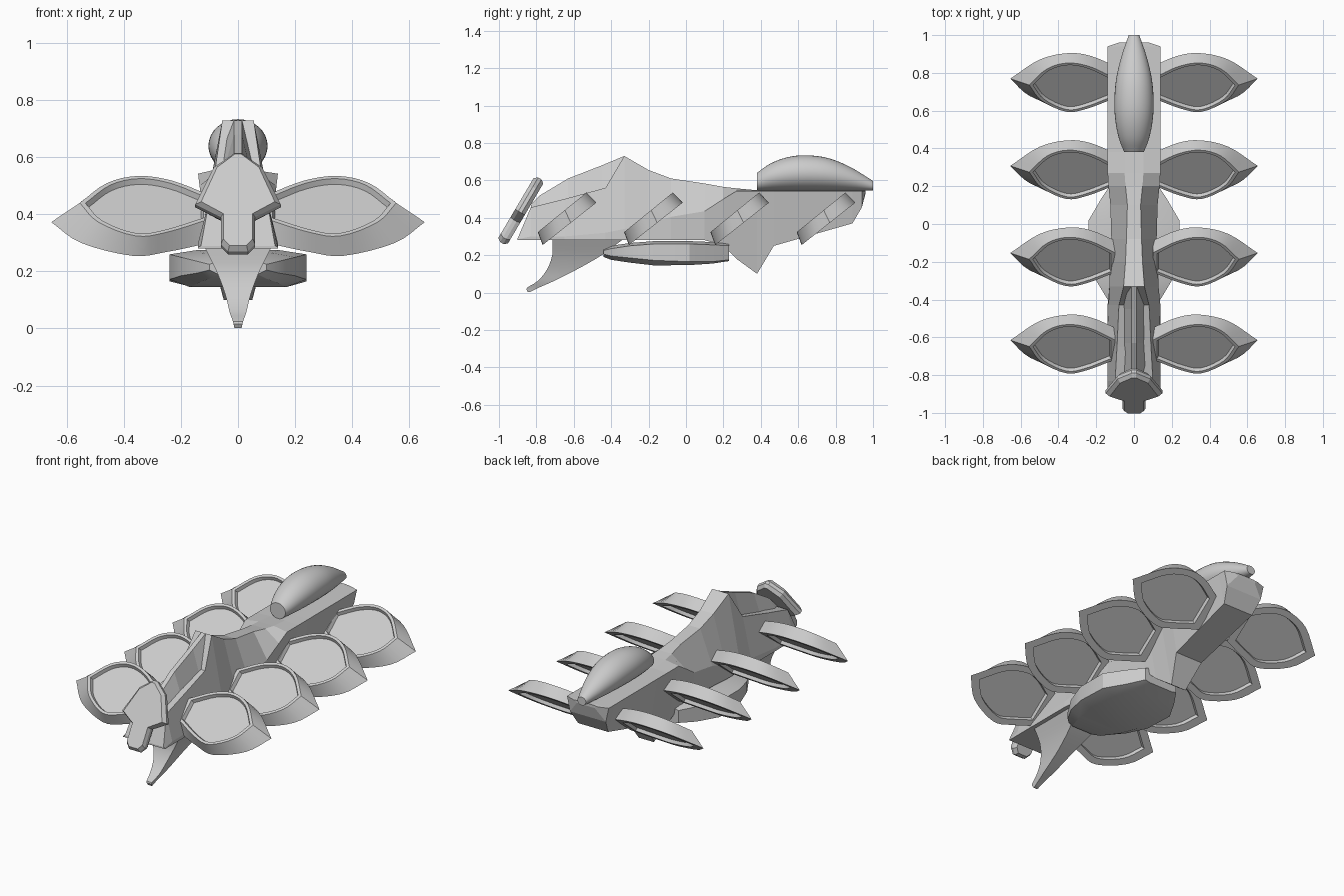
import bpy, bmesh, math
from mathutils import Vector

cube = bpy.data.objects.get("Cube")
if cube:
    bpy.data.objects.remove(cube, do_unlink=True)

grey = bpy.data.materials.new("light grey")
grey.use_nodes = True
colour = (0.6, 0.6, 0.6, 1)
grey.diffuse_color = colour
grey.node_tree.nodes["Principled BSDF"].inputs["Base Color"].default_value = colour


def loft(name, rings, smooth=0):
    """Skin a list of closed rings and cap both ends."""
    bm = bmesh.new()
    rows = [[bm.verts.new(p) for p in ring] for ring in rings]
    n = len(rows[0])
    for a, b in zip(rows, rows[1:]):
        for i in range(n):
            j = (i + 1) % n
            bm.faces.new((a[i], a[j], b[j], b[i]))
    bm.faces.new(rows[0])
    bm.faces.new(rows[-1])
    bmesh.ops.recalc_face_normals(bm, faces=bm.faces)
    mesh = bpy.data.meshes.new(name)
    bm.to_mesh(mesh)
    bm.free()
    mesh.materials.append(grey)
    obj = bpy.data.objects.new(name, mesh)
    bpy.context.collection.objects.link(obj)
    if smooth:
        bpy.ops.object.select_all(action='DESELECT')
        obj.select_set(True)
        bpy.context.view_layer.objects.active = obj
        bpy.ops.object.shade_smooth_by_angle(angle=math.radians(smooth))
    return obj


def section(y, half):
    """Mirror (half width, height) pairs into a closed ring at y."""
    return [(x, y, z) for x, z in half] + [(-x, y, z) for x, z in reversed(half)]


def curve(pts, steps=4):
    """Smooth open curve through the points."""
    p = [Vector(q) for q in pts]
    p = [2 * p[0] - p[1]] + p + [2 * p[-1] - p[-2]]
    out = []
    for a, b, c, d in zip(p, p[1:], p[2:], p[3:]):
        for k in range(steps):
            t = k / steps
            out.append(0.5 * (2 * b + (c - a) * t + (2 * a - 5 * b + 4 * c - d) * t * t
                              + (3 * b - a - 3 * c + d) * t ** 3))
    return out + [p[-2]]


# Fuselage: y, then height and half width of keel, shoulder and spine
body = [
    (-.9, .28, .14, .285, .14, .29, .13),
    (-.83, .28, .14, .3, .14, .455, .1),
    (-.65, .28, .14, .3, .14, .5, .09),
    (-.43, .28, .14, .32, .135, .56, .08),
    (-.33, .28, .13, .34, .13, .73, .055),
    (-.2, .28, .13, .37, .125, .655, .045),
    (-.08, .28, .12, .405, .12, .61, .04),
    (.1, .28, .11, .435, .125, .583, .035),
    (.2, .25, .09, .5, .135, .565, .045),
    (.27, .18, .07, .543, .14, .557, .05),
    (.38, .1, .05, .543, .14, .547, .05),
    (.47, .25, .09, .543, .14, .546, .05),
    (.89, .37, .1, .543, .14, .546, .05),
    (.94, .455, .12, .543, .14, .546, .05),
    (.96, .53, .06, .543, .08, .546, .05),
]
loft("fuselage", [section(y, [(wb, zb), (wm, zm), (wt, zt)])
                  for y, zb, wb, zm, wm, zt, wt in body])

# Arched rib over the front deck: y, top height, base height, base half width
rib = [(-.83, .47, .42, .075), (-.78, .52, .44, .07), (-.63, .61, .48, .06),
       (-.45, .68, .54, .055), (-.33, .73, .66, .05)]
loft("front_rib", [section(y, [(w, b), (.014, t)]) for y, t, b, w in rib])

# Forward keel fin, swept down and forward: z, front y, back y, half width
fin = curve([(.29, -.715, -.33, .12), (.2, -.715, -.45, .075), (.12, -.745, -.59, .045),
             (.06, -.795, -.71, .03), (.025, -.85, -.79, .018), (.002, -.845, -.835, .013)], 3)
loft("front_fin", [[(w, f, z), (w, b, z), (-w, b, z), (-w, f, z)] for z, f, b, w in fin], 30)

# Belly hull: y, half width, top, chine, bottom
hull = [(-.44, .1, .24, .205, .19), (-.4, .14, .25, .195, .175), (-.3, .2, .265, .185, .16),
        (-.17, .24, .275, .172, .145), (.02, .24, .275, .165, .147),
        (.14, .17, .27, .165, .155), (.23, .11, .265, .175, .168)]
loft("belly_hull", [section(y, [(w * .7, b), (w, c), (w, t - .015), (w * .6, t)])
                    for y, w, t, c, b in hull], 20)

# Tail pod: round sections resting on the deck
pod = curve([(.38, .05), (.45, .076), (.54, .094), (.64, .1), (.76, .092),
             (.88, .066), (1, .027)])
loft("tail_pod", [[(1.04 * r * math.cos(a), y, .546 + .94 * r * (1 + math.sin(a)))
                   for a in (k * math.tau / 32 for k in range(32))] for y, r in pod], 40)

# Bevelled face plate on the nose
outline = [(.035, .265), (.06, .29), (.06, .385), (.15, .43), (.085, .56), (.012, .61)]
outline += [(-x, z) for x, z in reversed(outline)]


def plate_ring(scale, offset):
    return [(x * scale, -.985 + .59 * (zz - .265) - .86 * offset, zz + .5 * offset)
            for x, z in outline for zz in [.43 + (z - .43) * (scale + 1) / 2]]


loft("face_plate", [plate_ring(.86, -.03), plate_ring(1, -.01),
                    plate_ring(1, .01), plate_ring(.86, .03)])

# Wing outlines: x and fraction of the chord, root to tip and back
base = (curve([(.1, .76), (.23, .95), (.35, 1), (.5, .88), (.655, .525)])
        + curve([(.655, .525), (.55, .2), (.37, 0), (.25, .06), (.1, .2)])[1:])
rim = (curve([(.1, .68), (.23, .92), (.35, 1), (.46, .88), (.555, .55)])
       + curve([(.555, .55), (.49, .23), (.36, 0), (.25, .06), (.1, .28)])[1:])


def on_base(x, t):
    return Vector((x, -.765 + .285 * t, .255 + .225 * t))


def on_rim(x, t):
    return Vector((x, -.79 + .258 * t, .325 + .21 * t))


def inset(p, k):
    return (.335 + (p.x - .335) * k, .5 + (p.y - .5) * k)


depth = Vector((0, .012, -.016))
wing = [
    [on_base(*inset(p, .78)) - depth for p in base],
    [on_base(*inset(p, .8)) for p in base],
    [on_base(*p) for p in base],
    [on_rim(*p) for p in rim],
    [on_rim(*inset(p, .91)) for p in rim],
    [on_rim(*inset(p, .87)) + depth for p in rim],
]

# Four pairs of dished wings, recessed underneath
for i, label in enumerate(["front", "mid_front", "mid_rear", "rear"]):
    for side, s in (("left", 1), ("right", -1)):
        rings = [[(s * p.x, p.y + .4615 * i, p.z) for p in ring] for ring in wing]
        loft(f"{label}_wing_{side}", rings, 30)
